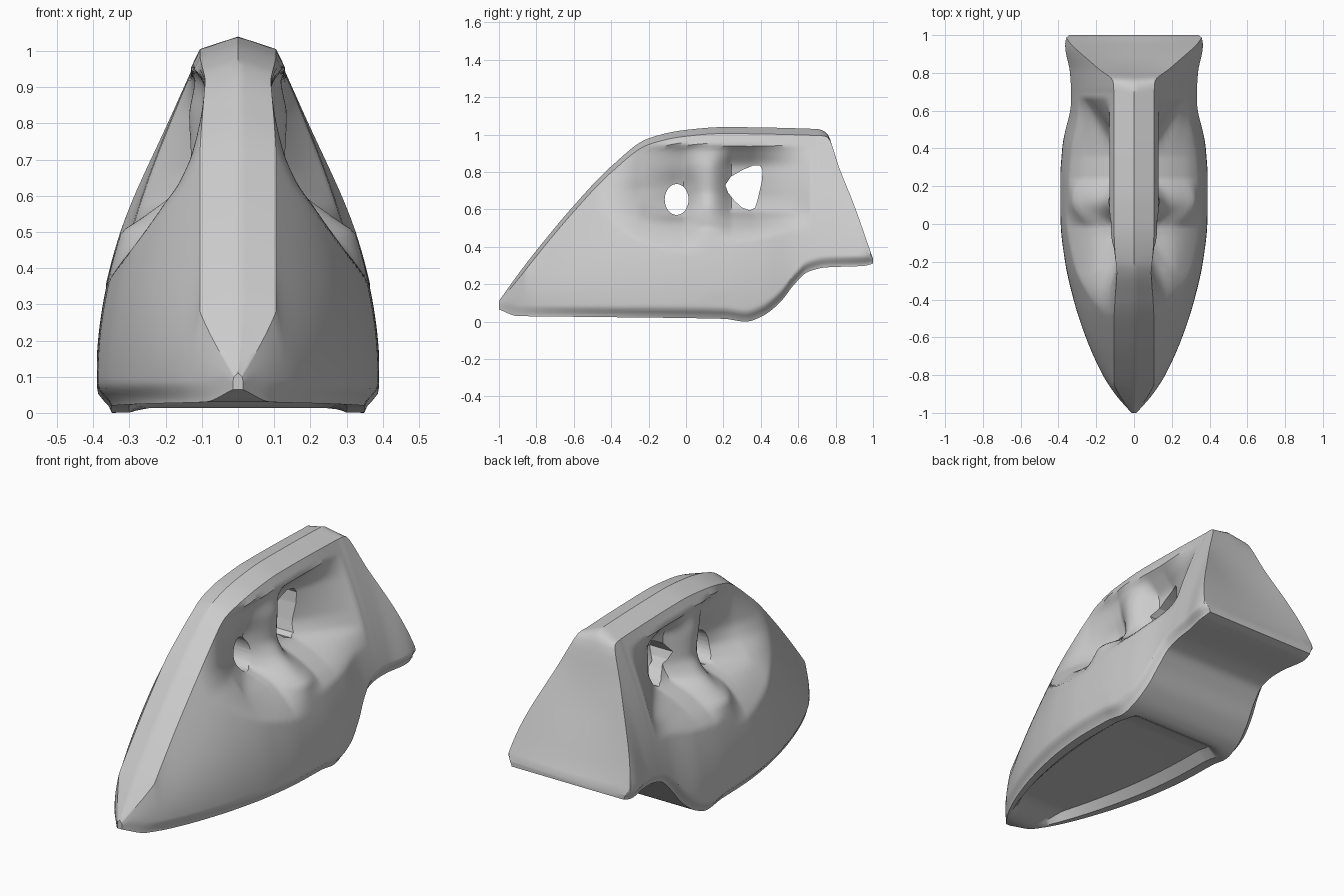
import bpy, bmesh, math
from mathutils import Vector

if "Cube" in bpy.data.objects:
    bpy.data.objects.remove(bpy.data.objects["Cube"])


def curve(pts):
    """Monotone smooth interpolation through (x, value) points."""
    d = [(b[1] - a[1]) / (b[0] - a[0]) for a, b in zip(pts, pts[1:])]
    m = [d[0]] + [2 * p * q / (p + q) if p * q > 0 else 0 for p, q in zip(d, d[1:])] + [d[-1]]

    def f(x):
        x = min(max(x, pts[0][0]), pts[-1][0])
        i = 0
        while i < len(pts) - 2 and x > pts[i + 1][0]:
            i += 1
        h = pts[i + 1][0] - pts[i][0]
        t = (x - pts[i][0]) / h
        return ((2*t**3 - 3*t*t + 1) * pts[i][1] + (t**3 - 2*t*t + t) * h * m[i]
                + (3*t*t - 2*t**3) * pts[i + 1][1] + (t**3 - t*t) * h * m[i + 1])
    return f


def step(a, b, x):
    t = min(max((x - a) / (b - a), 0), 1)
    return t * t * (3 - 2 * t)


# Profiles along the length: plan half width, ridge height, underside, cap crown
plan = curve([(-1, .015), (-.9, .1), (-.8, .165), (-.6, .255), (-.4, .32), (-.2, .365), (0, .388),
              (.2, .392), (.4, .38), (.6, .352), (.8, .365), (.95, .395), (1, .39)])
crest = curve([(-1, .11), (-.9, .25), (-.8, .38), (-.6, .62), (-.4, .83), (-.2, .98), (0, 1.025),
               (.2, 1.04), (.7, 1.03), (.75, 1.01), (.82, .82), (.9, .62), (1, .335)])
under = curve([(-1, .065), (-.9, .03), (-.5, .025), (.2, .015), (.32, .0), (.4, .025), (.5, .1),
               (.58, .2), (.65, .265), (.75, .29), (.95, .298), (1, .31)])
crown = curve([(-1, .01), (-.85, .03), (.7, .035), (.75, .02), (.78, 0), (.88, -.05), (.96, -.03), (1, 0)])

# Recess half widths over height, at stations along the length
front_pocket = curve([(.3, .39), (.35, .365), (.45, .295), (.57, .195), (.65, .12), (.72, .095), (.9, .09), (1, .1)])
front_gap = curve([(.3, .39), (.36, .36), (.45, .295), (.53, .2), (.575, .08), (.65, .03), (.72, .035),
                   (.82, .07), (.92, .1), (1, .2)])
pillar = curve([(.42, .39), (.49, .335), (.55, .25), (.62, .165), (.7, .13), (.82, .135), (.92, .12), (1, .2)])
rear_gap = curve([(.3, .39), (.4, .36), (.48, .3), (.55, .19), (.6, .07), (.68, .03), (.82, .035),
                  (.9, .09), (1, .2)])
flank = lambda z: 1.0
stations = [(-.48, flank), (-.25, front_pocket), (-.06, front_gap), (-.01, front_gap), (.12, pillar),
            (.24, rear_gap), (.36, rear_gap), (.67, flank)]


def half_width(y, z, edge, low):
    top = max(edge, 1.0) if y > .7 else edge
    p = plan(y)
    r = min(.105, .8 * p)
    t = min(max((top - z) / max(top - .09, .02), 0), 1)
    w = r + (p - r) * math.sin(math.pi / 2 * t)
    for (ya, fa), (yb, fb) in zip(stations, stations[1:]):
        if ya <= y < yb:
            s = (y - ya) / (yb - ya)
            if fb is pillar:
                s = math.sin(s * math.pi / 2)
            elif fa is pillar:
                s = 1 - math.cos(s * math.pi / 2)
            w = min(w, fa(z)) * (1 - s) + min(w, fb(z)) * s
            break
    # rounded lower rim
    return w * (.9 + .1 * step(0, .06, z - low))


def section(y):
    low, c = under(y), crown(y)
    edge = max(crest(y) - max(c, 0), low + .015)
    ns, nb, nt = 60, 14, 10
    side = []
    for j in range(ns + 1):
        z = low + (edge - low) * j / ns
        side.append((half_width(y, z, edge, low), z))
    wb, wt = side[0][0], side[-1][0]
    ring = []
    # slightly hollow underside inside a rim
    dish = .045 * step(-.9, -.7, y) * (1 - step(.28, .38, y))
    for k in range(1, nb):
        u = -1 + 2 * k / nb
        ring.append((u * wb, y, low + dish * (1 - step(.7, .88, abs(u)))))
    ring += [(x, y, z) for x, z in side]
    # ridge roof, turning into the dished back panel
    for k in range(1, nt):
        u = 1 - 2 * k / nt
        lift = c * (1 - abs(u)) if c > 0 else c * (1 - u * u)
        ring.append((u * wt, y, max(edge + lift, low + dish + .006)))
    ring += [(-x, y, z) for x, z in reversed(side)]
    return ring


# Main shell: lofted sections
bm = bmesh.new()
N = 140
rings = [[bm.verts.new(p) for p in section(-1 + 2 * i / N)] for i in range(N + 1)]
n = len(rings[0])
for a, b in zip(rings, rings[1:]):
    for k in range(n):
        q = (k + 1) % n
        bm.faces.new((a[k], a[q], b[q], b[k]))
bm.faces.new(rings[0])
bm.faces.new(rings[-1])
bmesh.ops.recalc_face_normals(bm, faces=bm.faces[:])
mesh = bpy.data.meshes.new("shell")
bm.to_mesh(mesh)
bm.free()
shell = bpy.data.objects.new("shell", mesh)
bpy.context.collection.objects.link(shell)
bpy.context.view_layer.objects.active = shell
shell.select_set(True)


def cut_hole(name, outline):
    """Cut an outline in the side view right through the shell."""
    b = bmesh.new()
    f = b.faces.new([b.verts.new((-.6, y, z)) for y, z in outline])
    ext = bmesh.ops.extrude_face_region(b, geom=[f])
    bmesh.ops.translate(b, vec=Vector((1.2, 0, 0)),
                        verts=[v for v in ext["geom"] if isinstance(v, bmesh.types.BMVert)])
    bmesh.ops.recalc_face_normals(b, faces=b.faces[:])
    me = bpy.data.meshes.new(name)
    b.to_mesh(me)
    b.free()
    cutter = bpy.data.objects.new(name, me)
    bpy.context.collection.objects.link(cutter)
    cutter.hide_render = True
    mod = shell.modifiers.new(name, 'BOOLEAN')
    mod.operation = 'DIFFERENCE'
    mod.solver = 'EXACT'
    mod.object = cutter
    bpy.ops.object.modifier_apply(modifier=name)
    bpy.data.objects.remove(cutter)


# Two openings on each side of the pillar
cut_hole("front_opening", [(-.05 + .064 * math.cos(a * math.pi / 12), .653 + .083 * math.sin(a * math.pi / 12))
                           for a in range(24)])
cut_hole("rear_opening", [(.21, .73), (.225, .69), (.26, .645), (.3, .61), (.34, .595), (.37, .61), (.385, .66),
                          (.405, .75), (.41, .81), (.395, .835), (.36, .835), (.3, .81), (.24, .775)])

bpy.ops.object.shade_smooth_by_angle(angle=math.radians(35))
